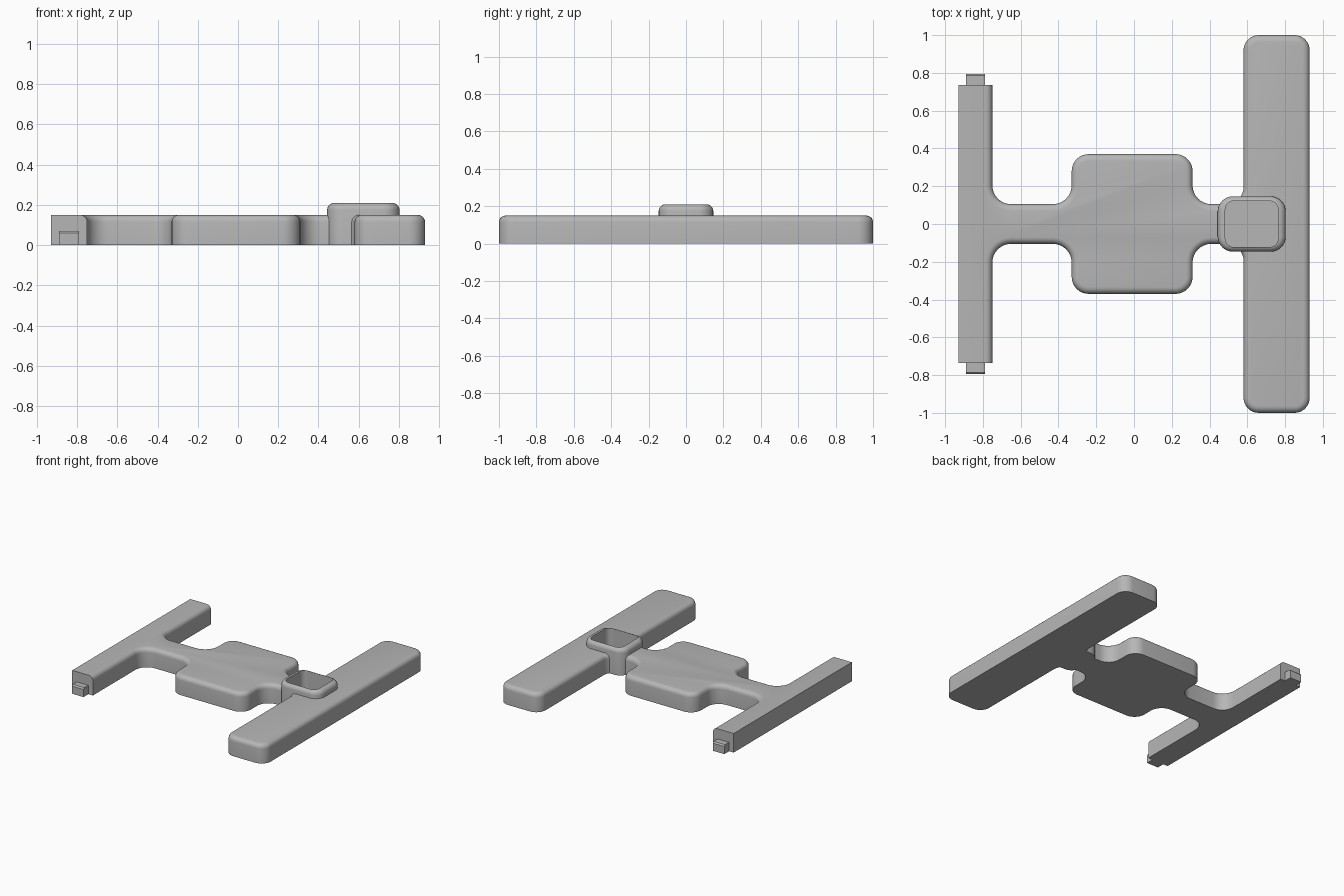
import bpy
import bmesh
from mathutils import Vector

if "Cube" in bpy.data.objects:
    bpy.data.objects.remove(bpy.data.objects["Cube"], do_unlink=True)

grey = bpy.data.materials.new("plain grey")
grey.use_nodes = True
COLOUR = (0.47, 0.47, 0.47, 1)
grey.diffuse_color = COLOUR
grey.node_tree.nodes["Principled BSDF"].inputs["Base Color"].default_value = COLOUR


def fillet(corners, steps=8):
    """Round each (x, y, radius) corner of a right-angled outline."""
    out = []
    for i, (x, y, r) in enumerate(corners):
        p = Vector((x, y))
        if r == 0:
            out.append(p)
            continue
        a = (Vector(corners[i - 1][:2]) - p).normalized()
        b = (Vector(corners[(i + 1) % len(corners)][:2]) - p).normalized()
        centre = p + (a + b) * r
        for k in range(steps + 1):
            d = (-b).lerp(-a, k / steps)
            # Even angular spacing between the two tangent points
            d = (-b).slerp(-a, k / steps)
            out.append(centre + d * r)
    return out


def rounded_rect(x0, x1, y0, y1, r):
    return fillet([(x0, y0, r), (x1, y0, r), (x1, y1, r), (x0, y1, r)])


def slab(name, outline, z0, z1, bevel=0, segments=5, keep=lambda e: True):
    """Extrude an outline and round the chosen top edges."""
    bm = bmesh.new()
    base = bm.faces.new([bm.verts.new((p.x, p.y, z0)) for p in outline])
    top = bmesh.ops.extrude_face_region(bm, geom=[base], use_keep_orig=True)["geom"]
    for v in top:
        if isinstance(v, bmesh.types.BMVert):
            v.co.z = z1
    bmesh.ops.recalc_face_normals(bm, faces=bm.faces)
    if bevel:
        rim = [e for e in bm.edges
               if all(abs(v.co.z - z1) < 1e-5 for v in e.verts) and keep(e)]
        bmesh.ops.bevel(bm, geom=rim, offset=bevel, segments=segments,
                        profile=0.5, affect='EDGES', clamp_overlap=True)
    bmesh.ops.recalc_face_normals(bm, faces=bm.faces)
    mesh = bpy.data.meshes.new(name)
    bm.to_mesh(mesh)
    bm.free()
    mesh.materials.append(grey)
    obj = bpy.data.objects.new(name, mesh)
    bpy.context.collection.objects.link(obj)
    return obj


# Plate: narrow bar, neck, square body and wide bar in one outline
BAR_END = 0.735
half = [(-0.93, BAR_END, 0), (-0.75, BAR_END, 0), (-0.75, 0.105, 0.1),
        (-0.33, 0.105, 0.1), (-0.33, 0.37, 0.09), (0.31, 0.37, 0.09),
        (0.31, 0.105, 0.1), (0.58, 0.105, 0.09), (0.58, 1, 0.08), (0.93, 1, 0.08)]
outline = fillet(half + [(x, -y, r) for x, y, r in reversed(half)])


def not_bar_end(e):
    return not all(abs(abs(v.co.y) - BAR_END) < 1e-4 and v.co.x < -0.7 for v in e.verts)


plate = slab("body_plate", outline, 0, 0.15, 0.035, keep=not_bar_end)

# Square cup standing on the neck and wide bar
cup = slab("cup", rounded_rect(0.443, 0.803, -0.146, 0.146, 0.08), 0, 0.21, 0.035)

# Pocket inside the cup
pocket = slab("pocket_cutter", rounded_rect(0.483, 0.763, -0.122, 0.122, 0.045), 0.02, 0.4)
pocket.hide_render = True
pocket.hide_viewport = True
pocket.display_type = 'WIRE'
for obj in (plate, cup):
    cut = obj.modifiers.new("pocket", 'BOOLEAN')
    cut.operation = 'DIFFERENCE'
    cut.solver = 'EXACT'
    cut.object = pocket

# Small tabs on the narrow bar ends, chamfered at the tip
parts = [plate, cup]
for side, name in ((1, "back_tab"), (-1, "front_tab")):
    y0, y1 = sorted((side * 0.72, side * 0.795))
    tab = slab(name, rounded_rect(-0.89, -0.79, y0, y1, 0), 0, 0.07, 0.01, 1,
               keep=lambda e: all(abs(v.co.y) > 0.79 for v in e.verts))
    parts.append(tab)

# Smooth shading on the rounded parts
bpy.ops.object.select_all(action='DESELECT')
for obj in parts:
    obj.select_set(True)
bpy.context.view_layer.objects.active = plate
bpy.ops.object.shade_smooth_by_angle(angle=0.6)
